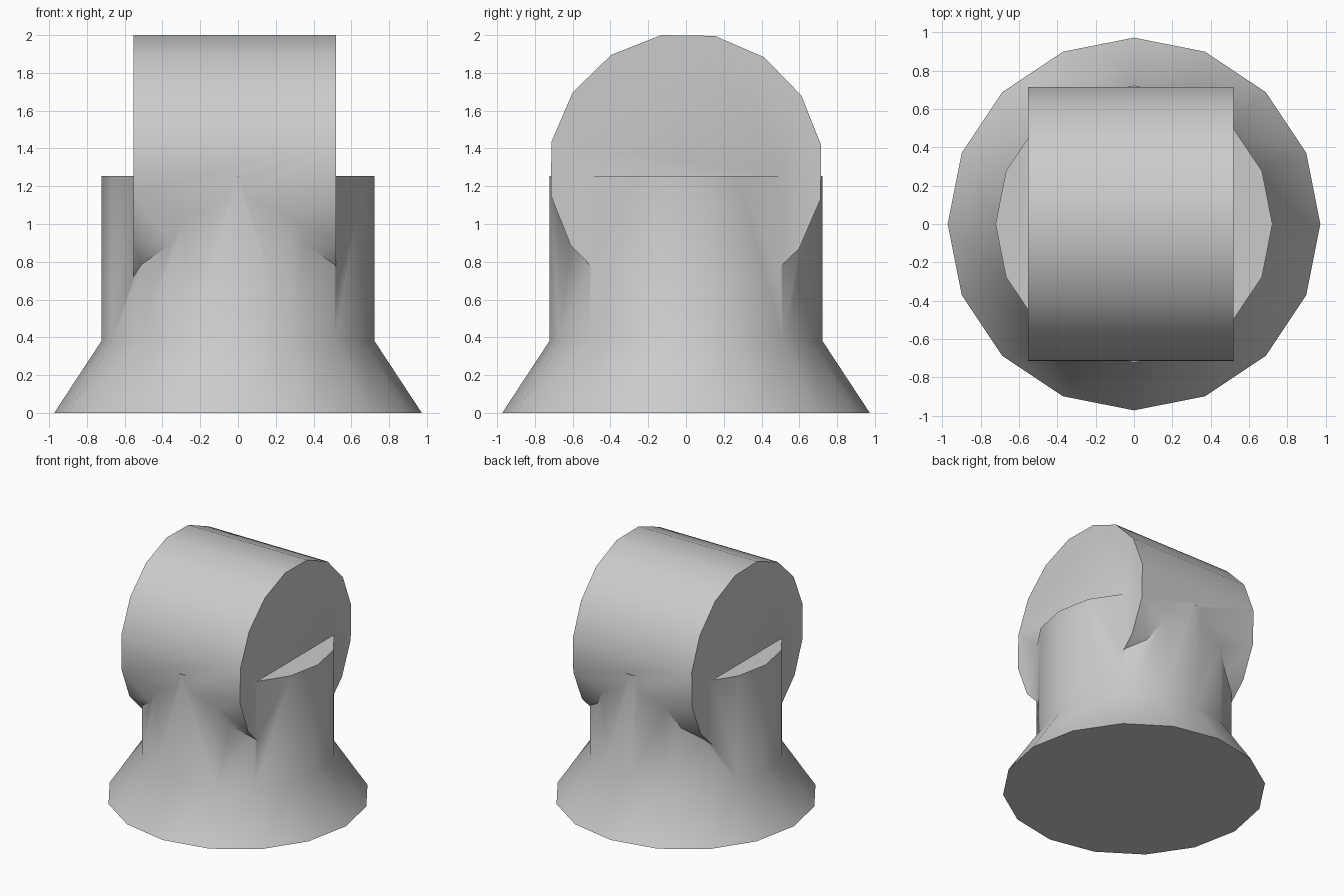
import bpy, bmesh, math
from mathutils import Vector

if "Cube" in bpy.data.objects:
    bpy.data.objects.remove(bpy.data.objects["Cube"])

SIDES = 16


def loft(name, sections):
    """Closed solid skinned through a list of vertex rings."""
    bm = bmesh.new()
    rings = [[bm.verts.new(p) for p in ring] for ring in sections]
    for a, b in zip(rings, rings[1:]):
        for i in range(SIDES):
            j = (i + 1) % SIDES
            bm.faces.new((a[i], a[j], b[j], b[i]))
    bm.faces.new(rings[0])
    bm.faces.new(rings[-1])
    bmesh.ops.recalc_face_normals(bm, faces=bm.faces)
    mesh = bpy.data.meshes.new(name)
    bm.to_mesh(mesh)
    bm.free()
    obj = bpy.data.objects.new(name, mesh)
    bpy.context.collection.objects.link(obj)
    return obj


def ring(radius, offset=0.0):
    for i in range(SIDES):
        a = offset + math.tau * i / SIDES
        yield radius * math.cos(a), radius * math.sin(a)


# Upright pedestal with flared foot
pedestal = loft("pedestal_with_drum", [
    [Vector((u, v, z)) for u, v in ring(r)]
    for r, z in ((0.973, 0), (0.723, 0.38), (0.723, 1.253))])

# Horizontal drum lying along x, slightly rolled
drum = loft("drum_helper", [
    [Vector((x, u, 1.284 + v)) for u, v in ring(0.728, math.radians(10.4))]
    for x in (-0.553, 0.52)])

# Fuse both into one solid
mod = pedestal.modifiers.new("union", 'BOOLEAN')
mod.operation = 'UNION'
mod.solver = 'EXACT'
mod.object = drum
bpy.context.view_layer.objects.active = pedestal
pedestal.select_set(True)
bpy.ops.object.modifier_apply(modifier=mod.name)
bpy.data.objects.remove(drum, do_unlink=True)

# Smooth round sides, sharp rims
bpy.ops.object.shade_smooth_by_angle(angle=math.radians(40))
